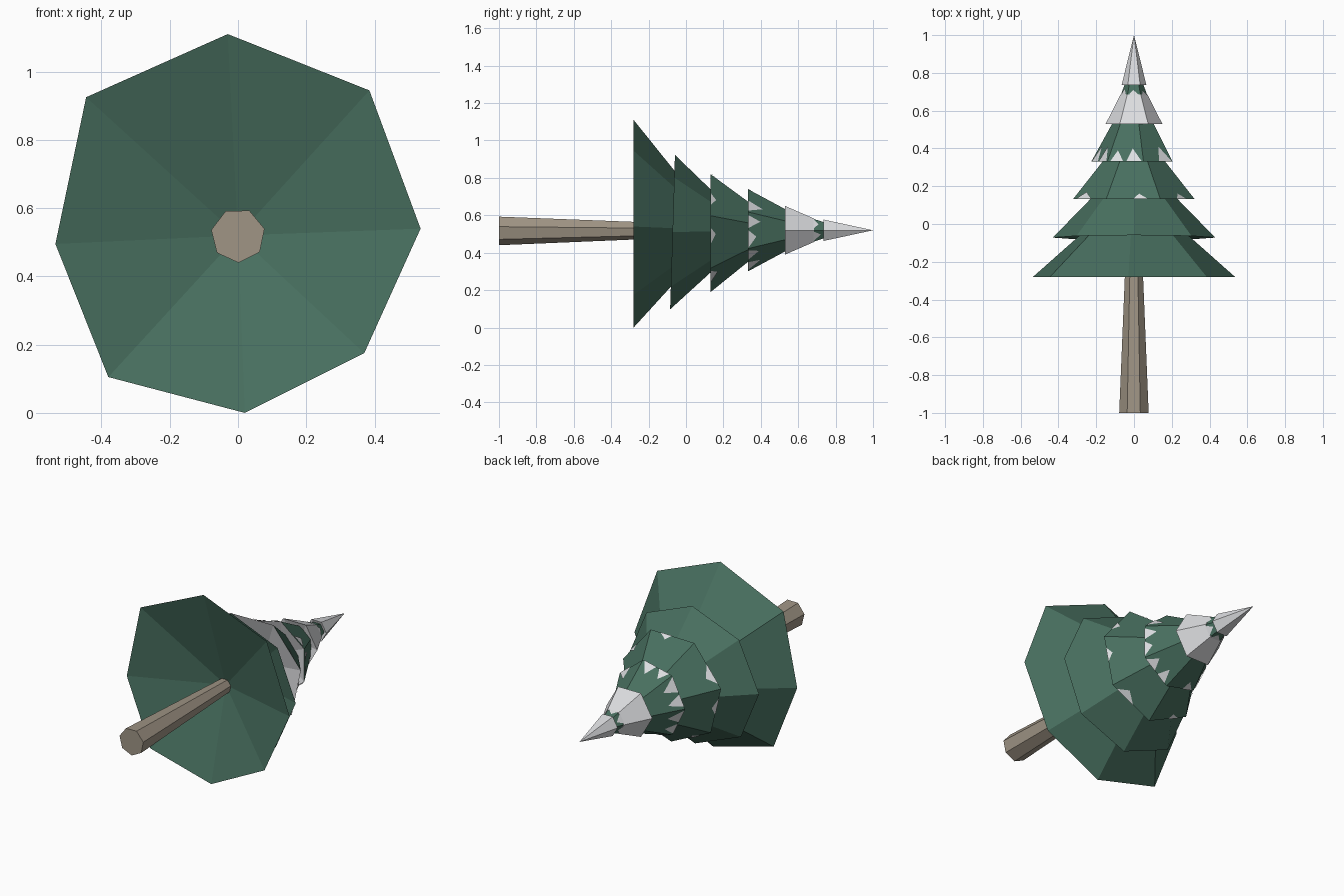
import bpy, bmesh, math, random
from mathutils import Vector

random.seed(4)
if "Cube" in bpy.data.objects:
    bpy.data.objects.remove(bpy.data.objects["Cube"], do_unlink=True)


def material(name, rgb):
    m = bpy.data.materials.new(name)
    m.use_nodes = True
    m.diffuse_color = (*rgb, 1)
    bsdf = m.node_tree.nodes["Principled BSDF"]
    bsdf.inputs["Base Color"].default_value = (*rgb, 1)
    bsdf.inputs["Roughness"].default_value = 0.9
    return m


GREEN = material("pine green", (0.065, 0.16, 0.115))
SNOW = material("snow white", (0.72, 0.73, 0.75))
BARK = material("bark brown", (0.35, 0.30, 0.235))
AXIS_Z = 0.52


def finish(name, bm, mats, recalc=True):
    if recalc:
        bmesh.ops.recalc_face_normals(bm, faces=bm.faces[:])
    mesh = bpy.data.meshes.new(name)
    bm.to_mesh(mesh)
    bm.free()
    for m in mats:
        mesh.materials.append(m)
    ob = bpy.data.objects.new(name, mesh)
    bpy.context.collection.objects.link(ob)
    return ob


def ring(sides, start, radius, y):
    angles = [math.radians(start) + math.tau * i / sides for i in range(sides)]
    return [Vector((radius * math.cos(a), y, AXIS_Z + radius * math.sin(a))) for a in angles]


def tier(name, rim, y_top, r_top, mats, under=0, depth=0.3):
    """Faceted skirt around the y axis with a hollowed underside."""
    n = len(rim)
    y = sum(p.y for p in rim) / n
    radius = sum(math.hypot(p.x, p.z - AXIS_Z) for p in rim) / n
    k = r_top / radius
    top = [Vector((p.x * k, y_top, AXIS_Z + (p.z - AXIS_Z) * k)) for p in rim]
    bm = bmesh.new()
    lo = [bm.verts.new(p) for p in rim]
    hi = [bm.verts.new(p) for p in top] if r_top else [bm.verts.new((0, y_top, AXIS_Z))]
    mid = bm.verts.new((0, y + depth * radius, AXIS_Z))
    for i in range(n):
        j = (i + 1) % n
        bm.faces.new((lo[i], lo[j], hi[j], hi[i]) if r_top else (lo[i], lo[j], hi[0]))
        bm.faces.new((lo[j], lo[i], mid)).material_index = under
    if r_top:
        bm.faces.new(hi)
    finish(name, bm, mats)
    return rim, top


def snow_spikes(name, rim, top, spots):
    """Thin triangles of snow; each spot is side, position, half width, height."""
    bm = bmesh.new()
    n = len(rim)
    for side, t, half, height in spots:
        a, b, c, d = rim[side], rim[(side + 1) % n], top[side], top[(side + 1) % n]
        normal = (b - a).cross(c - a).normalized()
        centre = (a + b) / 2 - Vector((0, a.y, AXIS_Z))
        if normal.dot(centre) < 0:
            normal = -normal

        def on_face(u, v):
            return a.lerp(b, u).lerp(c.lerp(d, u), v) + normal * 0.004

        pts = [on_face(t - half, 0), on_face(t + half, 0), on_face(t + half * 0.2, height)]
        f = bm.faces.new([bm.verts.new(p) for p in pts])
        f.normal_update()
        if f.normal.dot(normal) < 0:
            f.normal_flip()
    finish(name, bm, [SNOW], recalc=False)


# Trunk
bm = bmesh.new()
base, end = ring(7, 14, 0.08, -1), ring(7, 14, 0.042, -0.1)
lo, hi = [[bm.verts.new(p) for p in r] for r in (base, end)]
bm.faces.new(lo)
bm.faces.new(hi)
for i in range(7):
    j = (i + 1) % 7
    bm.faces.new((lo[i], lo[j], hi[j], hi[i]))
finish("trunk", bm, [BARK])

# Lowest branches with an uneven rim
outline = [(0.535, 0.54), (0.385, 0.945), (-0.03, 1.11), (-0.445, 0.925),
           (-0.535, 0.495), (-0.38, 0.105), (0.02, 0.0), (0.37, 0.175)]
tier("branches_lowest", [Vector((x, -0.28, z)) for x, z in outline], -0.02, 0.25, [GREEN])

# Second branches, slightly tilted
rim = ring(8, 0, 0.43, -0.072)
for p in rim:
    p.y += (p.z - AXIS_Z) * 0.03
    p.z = AXIS_Z - 0.01 + (p.z - AXIS_Z) * 0.96
tier("branches_second", rim, 0.17, 0.19, [GREEN])

# Third and fourth branches with snow beneath and creeping over the rim
rim, top = tier("branches_third", ring(7, 13.6, 0.33, 0.132), 0.355, 0.15, [GREEN, SNOW], 1)
snow_spikes("snow_third", rim, top,
            [(i, random.uniform(0.3, 0.7), random.uniform(0.12, 0.25),
              random.uniform(0.08, 0.18)) for i in range(7)])
rim, top = tier("branches_fourth", ring(7, 25.7, 0.225, 0.332), 0.55, 0.105, [GREEN, SNOW], 1)
snow_spikes("snow_fourth", rim, top,
            [(i, t, random.uniform(0.16, 0.24), random.uniform(0.15, 0.38))
             for i in range(7) for t in (0.26, 0.74) if random.random() < 0.7])

# Fifth branches covered in snow, with a green neck showing above
tier("snow_fifth", ring(6, 0, 0.15, 0.53), 0.685, 0.072, [SNOW])
neck_rim, neck_top = tier("neck", ring(6, 0, 0.071, 0.68), 0.75, 0.045, [GREEN])
snow_spikes("snow_neck", neck_rim, neck_top,
            [(i, 0.5, 0.42, random.uniform(0.3, 0.6)) for i in range(6)])

# Snowy tip
tier("snow_tip", ring(6, 0, 0.066, 0.735), 1.0, 0, [SNOW])
